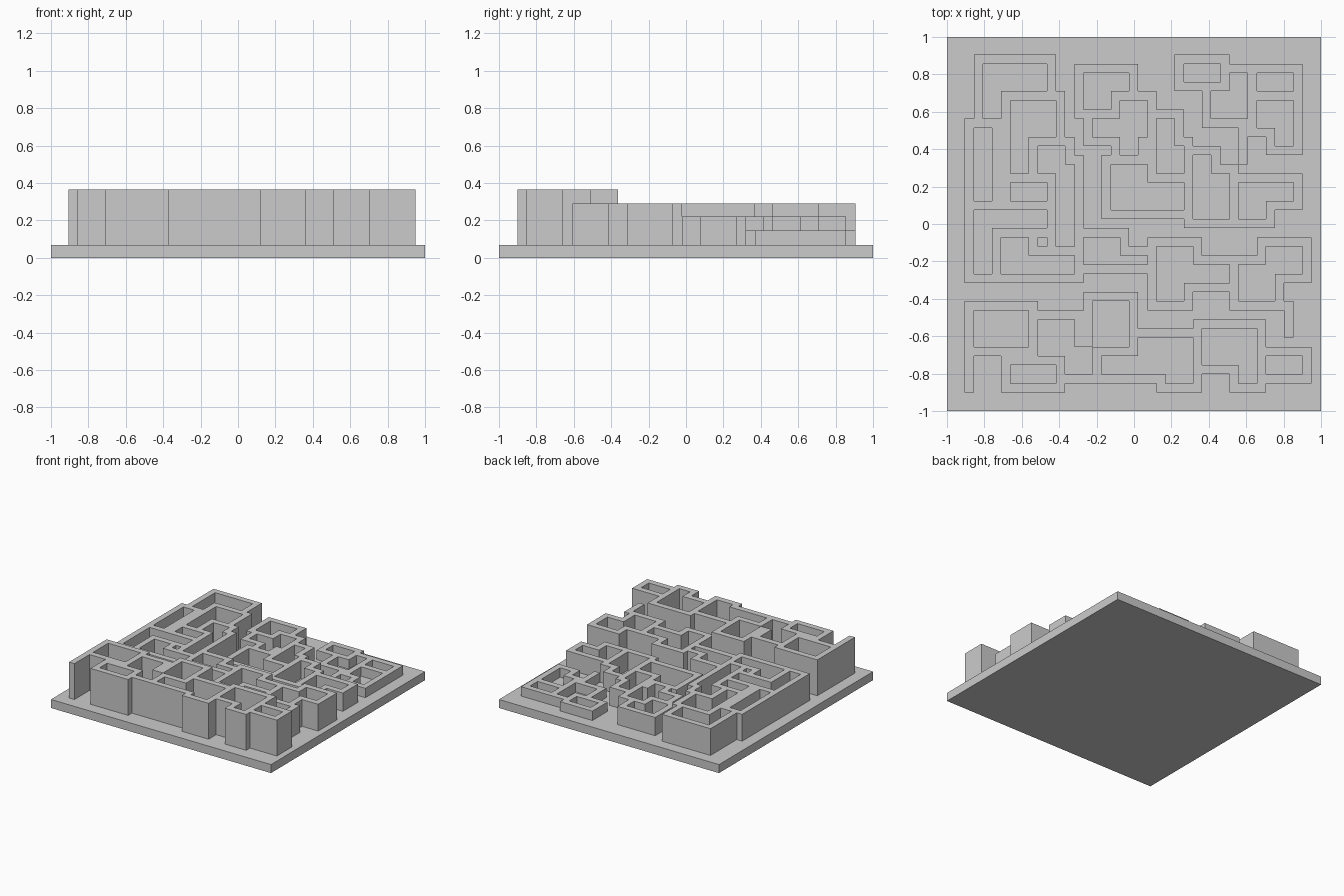
import bpy, bmesh

if "Cube" in bpy.data.objects:
    bpy.data.objects.remove(bpy.data.objects["Cube"])

U = 0.0488          # wall thickness = one grid unit
X0, Y0 = -0.905, 0.905
BASE_TOP = 0.07
taken = set()       # grid cells already used by a room or a wall


def block(a, b):
    """All grid cells in the rectangle spanned by two corner cells."""
    xs, ys = sorted((a[0], b[0])), sorted((a[1], b[1]))
    return {(c, r) for c in range(xs[0], xs[1] + 1)
            for r in range(ys[0], ys[1] + 1)}


def room(hub, *reaches):
    """Room made of arms that run from a hub cell to each far corner."""
    return set().union(*(block(hub, far) for far in reaches))


def walls(name, top, rooms, stub=frozenset()):
    """Surround every room by a wall one unit thick and raise it."""
    global taken
    floor = set().union(*rooms)
    wall = {(c + i, r + j) for c, r in floor
            for i in (-1, 0, 1) for j in (-1, 0, 1)} | stub
    wall -= floor | taken
    taken |= floor | wall

    bm = bmesh.new()
    verts = {}

    def corner(c, r):
        if (c, r) not in verts:
            verts[c, r] = bm.verts.new((X0 + c * U, Y0 - r * U, BASE_TOP))
        return verts[c, r]

    for c, r in sorted(wall):
        bm.faces.new([corner(c, r + 1), corner(c + 1, r + 1),
                      corner(c + 1, r), corner(c, r)])
    ext = bmesh.ops.extrude_face_region(bm, geom=bm.faces[:])
    raised = [g for g in ext["geom"] if isinstance(g, bmesh.types.BMVert)]
    bmesh.ops.translate(bm, verts=raised, vec=(0, 0, top - BASE_TOP))
    bm.normal_update()
    mesh = bpy.data.meshes.new(name)
    bm.to_mesh(mesh)
    bm.free()
    bpy.context.collection.objects.link(bpy.data.objects.new(name, mesh))


# Square plinth
bpy.ops.mesh.primitive_cube_add(size=1, location=(0, 0, BASE_TOP / 2))
plinth = bpy.context.object
plinth.name = "plinth"
plinth.scale = (2, 2, BASE_TOP)

# Tallest walls along the front
walls("front_maze_walls", 0.365, [
    room((1, 28), (6, 31)),
    room((5, 34), (9, 35)),
    room((11, 32), (8, 29), (13, 34)),
    room((14, 27), (17, 31)),
    room((24, 34), (19, 31), (15, 33), (22, 35)),
    room((31, 33), (26, 30), (30, 35)),
    room((33, 33), (36, 34)),
], block((0, 32), (0, 36)))

# Second tier: left side and the middle band
walls("left_maze_walls", 0.29, [
    room((2, 1), (8, 3), (3, 6)),
    room((1, 8), (2, 15)),
    room((5, 8), (9, 5), (6, 12)),
    room((10, 12), (8, 10), (11, 20)),
    room((5, 14), (8, 15)),
    room((1, 17), (8, 18), (2, 23)),
    room((4, 23), (6, 20), (11, 22)),
    room((16, 22), (13, 20), (19, 22)),
    room((21, 24), (24, 21), (28, 23), (23, 26)),
    room((33, 23), (30, 26), (36, 21)),
], block((35, 27), (35, 30)))

# Third tier: centre
walls("centre_maze_walls", 0.22, [
    room((13, 3), (17, 2), (15, 5)),
    room((17, 8), (19, 5), (14, 7), (18, 10)),
    room((21, 10), (22, 7), (23, 12)),
    room((16, 14), (19, 12), (23, 16)),
    room((25, 13), (26, 11), (28, 17)),
    room((30, 15), (35, 14), (32, 17)),
])

# Lowest walls in the back right corner
walls("back_right_maze_walls", 0.147, [
    room((24, 1), (27, 2)),
    room((30, 4), (29, 2), (27, 6)),
    room((32, 2), (35, 3)),
    room((35, 7), (32, 5), (34, 9)),
], block((30, 7), (30, 11)))
